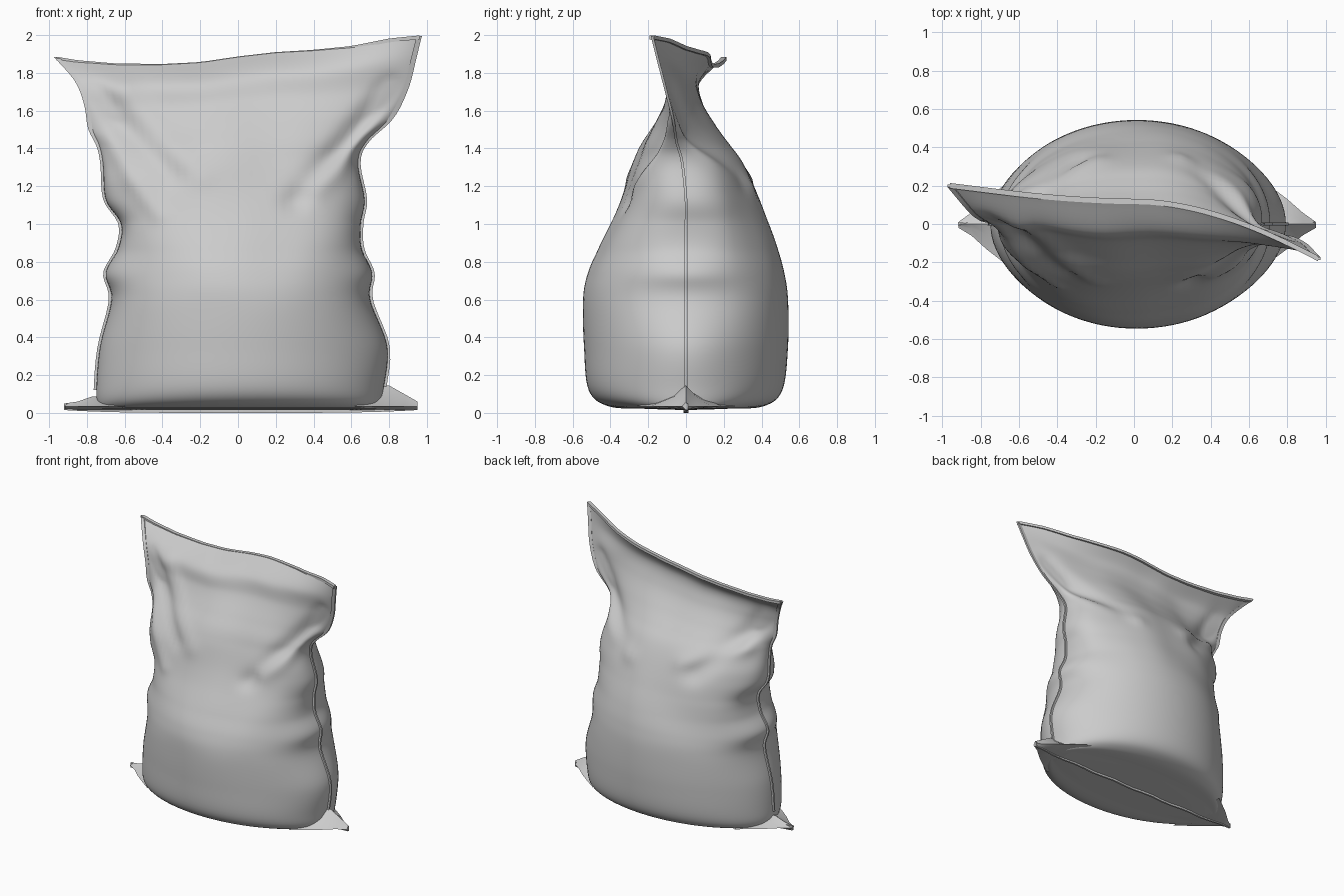
import bpy, bmesh, math
from mathutils import Vector, noise

if "Cube" in bpy.data.objects:
    bpy.data.objects.remove(bpy.data.objects["Cube"])

# rows: z, x left, x right, y front, y back, seam y left, centre y, seam y right
ROWS = [
    (0.015, -.70, .72, 0.0, 0.0, 0, 0, 0),
    (0.022, -.73, .75, -.22, .22, 0, 0, 0),
    (0.035, -.74, .76, -.41, .41, 0, 0, 0),
    (0.12, -.75, .77, -.515, .51, 0, 0, 0),
    (0.35, -.73, .79, -.54, .54, 0, 0, 0),
    (0.60, -.67, .70, -.545, .54, 0, 0, 0),
    (0.74, -.70, .71, -.52, .52, 0, 0, 0),
    (0.87, -.635, .655, -.46, .48, 0, 0, 0),
    (1.00, -.62, .65, -.40, .435, 0, 0, 0),
    (1.13, -.70, .67, -.35, .385, 0, 0, 0),
    (1.32, -.715, .635, -.28, .30, 0, 0, -.02),
    (1.42, -.735, .68, -.235, .235, .01, 0, -.05),
    (1.52, -.78, .81, -.17, .165, .02, 0, -.07),
    (1.65, -.80, .89, -.09, .085, .03, 0, -.11),
    (1.78, -.85, .93, -.045, .055, .07, .015, -.15),
    (1.89, -.96, .96, .105, .13, .20, .12, -.18),
]
TOP = [(-1, 1.89), (-.85, 1.865), (-.65, 1.848), (-.4, 1.845), (-.2, 1.855), (0, 1.885),
       (.2, 1.908), (.4, 1.92), (.6, 1.94), (.8, 1.98), (1, 2.0)]
# folds: side (-1 front, 1 back), start x z, end x z, height, width
FOLDS = [
    (-1, .82, 1.72, .30, 1.12, -.05, .06), (-1, .76, 1.50, .40, 1.20, .05, .06),
    (-1, -.78, 1.70, -.35, 1.25, -.04, .06), (-1, -.70, 1.42, -.42, 1.05, .03, .05),
    (-1, -.60, 1.70, -.2, 1.25, .02, .06),
    (1, .80, 1.65, .35, 1.25, -.05, .07), (1, .62, 1.36, .25, 1.20, .03, .06),
    (1, -.75, 1.65, -.3, 1.2, -.05, .07), (1, -.62, 1.4, -.2, 1.25, .03, .06),
]


def spline(t):
    t = min(max(t, 0), 1) * (len(ROWS) - 1)
    i = min(int(t), len(ROWS) - 2)
    f = t - i
    a, b, c, d = (ROWS[min(max(i + k, 0), len(ROWS) - 1)] for k in (-1, 0, 1, 2))
    return [.5 * (2 * q + (r - p) * f + (2 * p - 5 * q + 4 * r - s) * f * f
            + (3 * q - p - 3 * r + s) * f ** 3) for p, q, r, s in zip(a, b, c, d)]


def top_z(x):
    for (x0, z0), (x1, z1) in zip(TOP, TOP[1:]):
        if x <= x1:
            f = max(0, (x - x0) / (x1 - x0))
            return z0 + (z1 - z0) * f
    return TOP[-1][1]


def smooth(f):
    f = min(max(f, 0), 1)
    return f * f * (3 - 2 * f)


def point(t, u, side):
    z, xl, xr, yf, yb, sl, sc, sr = spline(t)
    # broad width is averaged over height; the edge keeps the jagged outline
    near = [spline(t + d) for d in (-.12, -.08, -.04, 0, .04, .08, .12)]
    bl = sum(n[1] for n in near) / 7
    br = sum(n[2] for n in near) / 7
    x = (bl + br) / 2 + u * (br - bl) / 2
    x += (xl - bl if u < 0 else xr - br) * abs(u) ** 6
    # blunt gusseted sides at mid height, flat lens shape near the top
    power = .5 - .1 * smooth((z - .6) / .4) + .5 * smooth((z - 1.2) / .4)
    z += (top_z(x) - 1.89) * smooth((z - 1.2) / .69)
    s = sl if u < 0 else sr
    mid = sc + (s - sc) * abs(u) ** 1.8
    depth = (sc - yf) if side < 0 else (yb - sc)
    bulge = max(0, 1 - u * u) ** power
    # cloth folds and soft unevenness fade out at seams and hem
    fade = smooth((1 - abs(u)) * 6) * smooth((z - .05) / .3) * smooth((1.88 - z) / .15)
    bump = 0
    for fs, ax, az, bx, bz, h, w in FOLDS:
        if fs == side:
            dx, dz = bx - ax, bz - az
            k = ((x - ax) * dx + (z - az) * dz) / (dx * dx + dz * dz)
            kc = min(max(k, 0), 1)
            d2 = (x - ax - kc * dx) ** 2 + (z - az - kc * dz) ** 2
            bump += h * math.exp(-d2 / (w * w)) * (1 - .4 * kc)
    bump += .018 * noise.noise(Vector((x * 3, z * 3, side * 5))) * smooth((z - .5) / .4)
    y = mid + side * max(depth * bulge + fade * bump, depth * bulge * .4)
    return Vector((x, y, max(z, .012)))


def make(name, rings, caps=True):
    bm = bmesh.new()
    vs = [[bm.verts.new(p) for p in r] for r in rings]
    for a, b in zip(vs, vs[1:]):
        for i in range(len(a)):
            j = (i + 1) % len(a)
            bm.faces.new((a[i], a[j], b[j], b[i]))
    if caps:
        bm.faces.new(vs[0])
        bm.faces.new(vs[-1])
    bmesh.ops.remove_doubles(bm, verts=bm.verts, dist=.0004)
    bmesh.ops.recalc_face_normals(bm, faces=bm.faces)
    me = bpy.data.meshes.new(name)
    bm.to_mesh(me)
    bm.free()
    ob = bpy.data.objects.new(name, me)
    bpy.context.collection.objects.link(ob)
    bpy.ops.object.select_all(action='DESELECT')
    ob.select_set(True)
    bpy.context.view_layer.objects.active = ob
    bpy.ops.object.shade_smooth_by_angle(angle=math.radians(40))
    return ob


def strip(name, path, out, half=.007):
    """Thin stitched strip: path points widened along out, thickened along y."""
    o, n = Vector(out), Vector((0, half, 0))
    make(name, [(p - o - n, p + o - n, p + o + n, p - o + n) for p in path])


# filled cloth body
N, M = 48, 110
us = [-math.cos(math.pi * i / N) for i in range(N + 1)]
body = []
for k in range(M + 1):
    t = k / M
    body.append([point(t, u, -1) for u in us] + [point(t, u, 1) for u in us[-2:0:-1]])
make("sack_body", body, caps=False)

# side seams
for name, u in (("left_seam", -1), ("right_seam", 1)):
    strip(name, [point(.2 + .8 * i / 50, u, 1) for i in range(51)], (.014, 0, 0))

# top hem
strip("top_hem", [(point(1, u, -1) + point(1, u, 1)) / 2 - Vector((0, 0, .008)) for u in us],
      (0, 0, .01), .014)

# bottom seam
strip("bottom_seam", [Vector((-.92 + 1.87 * i / 20, .006 * math.sin(i * 1.7),
                              .018 + .015 * abs(i / 10 - 1) ** 4)) for i in range(21)], (0, 0, .018))

# pinched bottom corners: x, y min, y max, z top
EAR = [(.62, -.26, .26, .12), (.72, -.19, .19, .14), (.80, -.13, .13, .145),
       (.88, -.06, .06, .10), (.95, -.02, .01, .06)]
for name, s, h in (("right_corner", 1, 1), ("left_corner", -1, .6)):
    make(name, [[(s * x * (1 if s > 0 else .965), y, z) for y, z in
                 ((a, .035), (a * .4, .035 + (zt * h - .035) * .5), (0, max(zt * h, .05)),
                  (b * .4, .035 + (zt * h - .035) * .5), (b, .035), (0, .015))]
                for x, a, b, zt in EAR])
